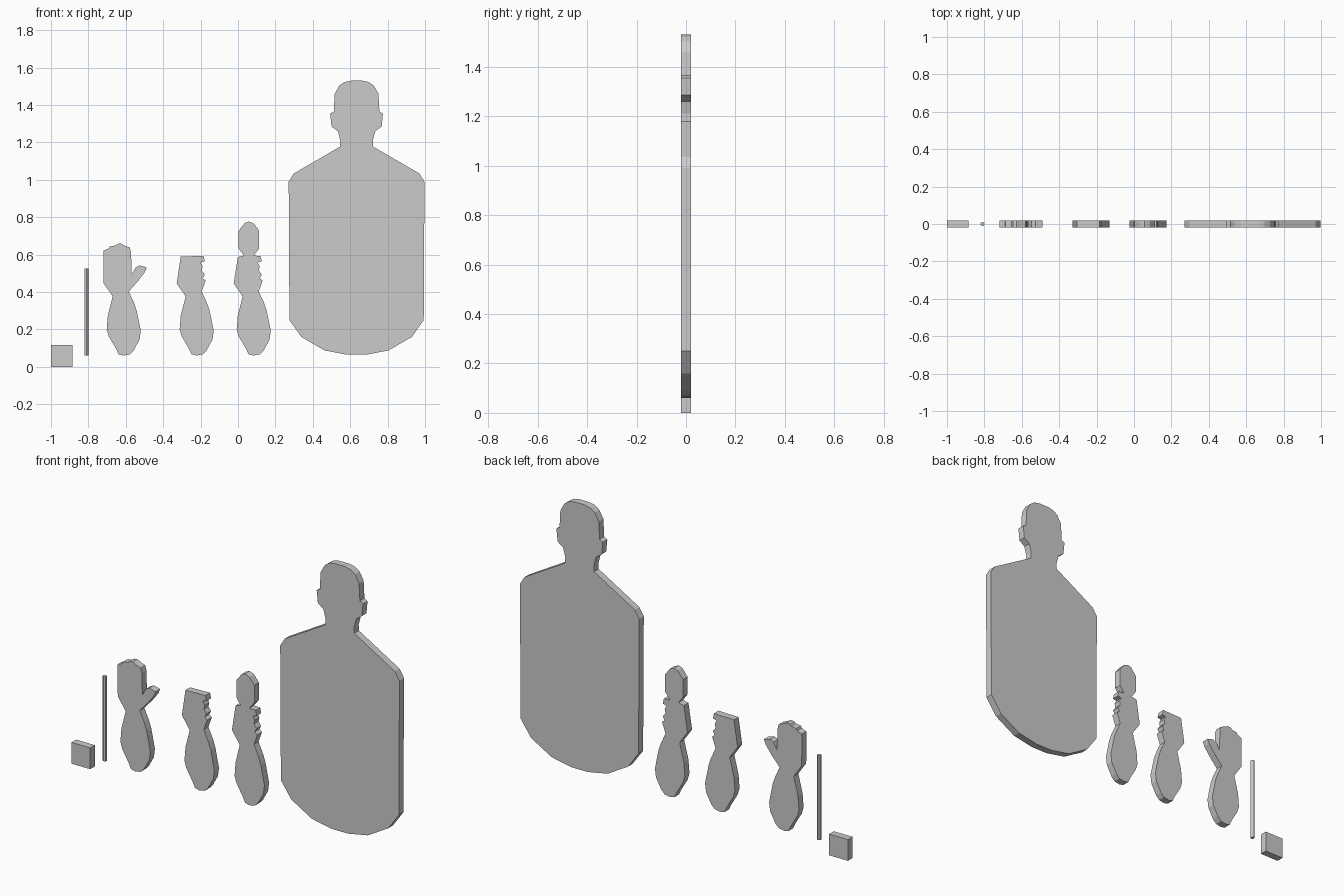
import bpy, bmesh

T = 0.02  # half thickness of every flat cutout


def cutout(name, outline, cx):
    """Extrude an x-z outline symmetrically about y = 0."""
    bm = bmesh.new()
    front = bm.faces.new([bm.verts.new((cx + x, -T, z)) for x, z in outline])
    ext = bmesh.ops.extrude_face_region(bm, geom=[front], use_keep_orig=True)
    moved = [v for v in ext["geom"] if isinstance(v, bmesh.types.BMVert)]
    bmesh.ops.translate(bm, verts=moved, vec=(0, 2 * T, 0))
    bmesh.ops.recalc_face_normals(bm, faces=bm.faces)
    mesh = bpy.data.meshes.new(name)
    bm.to_mesh(mesh)
    bm.free()
    obj = bpy.data.objects.new(name, mesh)
    bpy.context.collection.objects.link(obj)
    return obj


# Head and torso: right half of the outline, mirrored
half = [(0.03, 1.53), (0.065, 1.523), (0.093, 1.503), (0.117, 1.46), (0.122, 1.365),
        (0.141, 1.354), (0.134, 1.285), (0.10, 1.26), (0.087, 1.21), (0.088, 1.178),
        (0.336, 1.034), (0.363, 0.99), (0.359, 0.25), (0.295, 0.16),
        (0.171, 0.088), (0.05, 0.065)]
cutout("body_silhouette", half + [(-x, z) for x, z in reversed(half)], 0.634)

# Forearm shared by all hands, right wrist round to the left of the palm
forearm = [(0.043, 0.403), (0.07, 0.345), (0.085, 0.302), (0.107, 0.195), (0.101, 0.147),
           (0.069, 0.088), (0.048, 0.067), (0.016, 0.061), (-0.011, 0.067), (-0.024, 0.095),
           (-0.064, 0.163), (-0.075, 0.20), (-0.069, 0.275), (-0.043, 0.377),
           (-0.091, 0.446)]
# Curled fingers down the right side of a fist
knuckles = [(0.053, 0.593), (0.059, 0.564), (0.037, 0.558), (0.048, 0.537), (0.043, 0.515),
            (0.059, 0.494), (0.048, 0.473), (0.064, 0.462)]
# Open palm with finger tips and thumb
palm = [(-0.093, 0.60), (-0.091, 0.622), (-0.064, 0.633), (-0.059, 0.644), (-0.027, 0.649),
        (-0.02, 0.657), (0, 0.66), (0.021, 0.649), (0.048, 0.638), (0.055, 0.615),
        (0.059, 0.494), (0.08, 0.532), (0.101, 0.542), (0.139, 0.532), (0.128, 0.505),
        (0.091, 0.457)]
# Rounded tip standing above the last fist
tip = [(-0.037, 0.595), (-0.064, 0.633), (-0.064, 0.729), (-0.032, 0.769), (-0.011, 0.777),
       (0.016, 0.767), (0.045, 0.729), (0.045, 0.633), (0.016, 0.595)]

cutout("open_hand", forearm + palm, -0.627)
cutout("fist", forearm + [(-0.069, 0.59)] + knuckles, -0.237)
cutout("raised_tip_hand", forearm + [(-0.069, 0.587)] + tip + knuckles, 0.068)

# Square block
cutout("block", [(-0.057, 0), (0.057, 0), (0.057, 0.117), (-0.057, 0.117)], -0.943)

# Thin round rod
bpy.ops.mesh.primitive_cylinder_add(vertices=12, radius=0.011, depth=0.465,
                                    location=(-0.811, 0, 0.293))
bpy.context.object.name = "rod"
bpy.ops.object.shade_smooth_by_angle()
